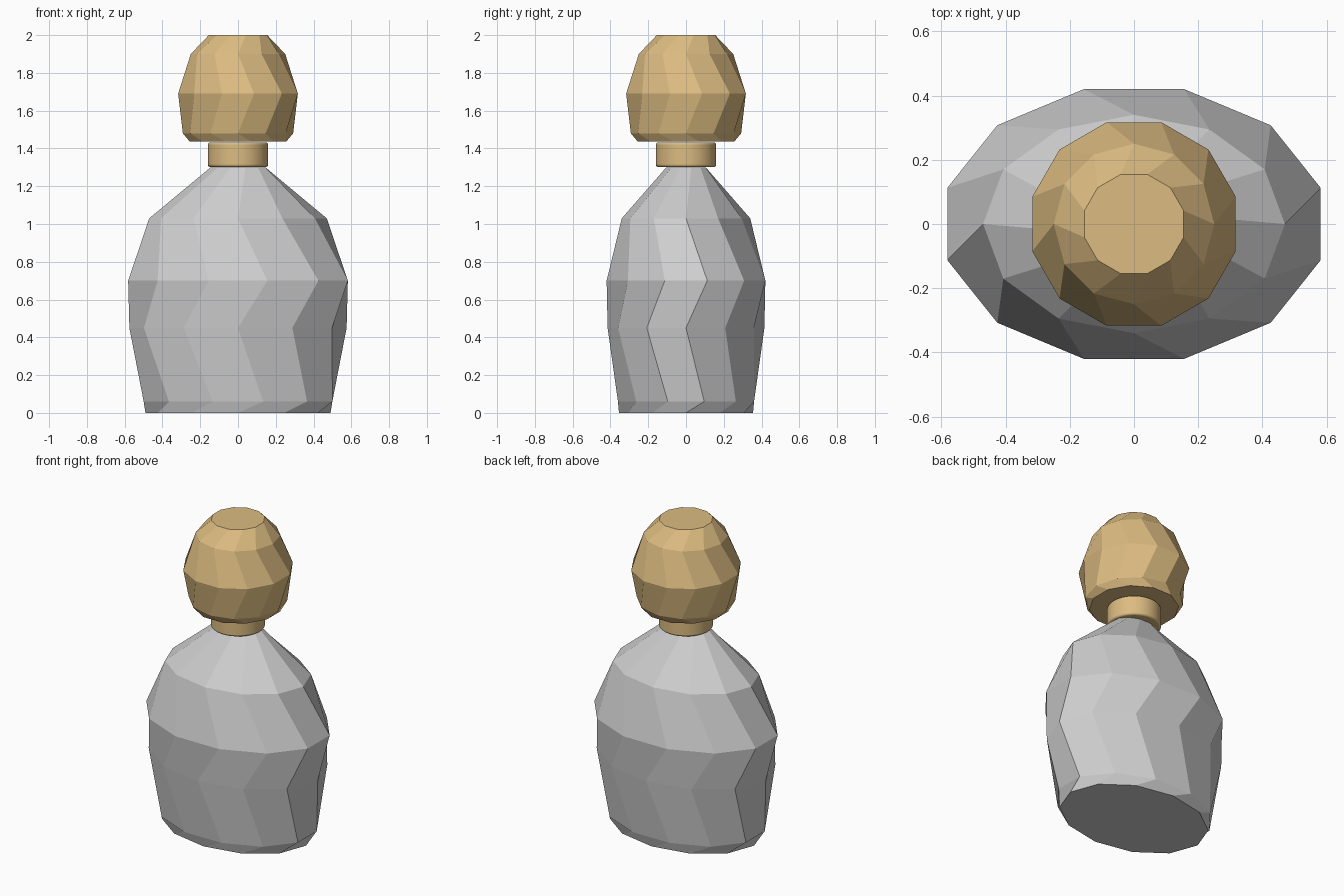
import bpy, bmesh
from math import cos, sin, pi

cube = bpy.data.objects.get("Cube")
if cube:
    bpy.data.objects.remove(cube, do_unlink=True)

SIDES = 12


def material(name, rgb):
    mat = bpy.data.materials.new(name)
    mat.use_nodes = True
    mat.diffuse_color = (*rgb, 1)
    mat.node_tree.nodes["Principled BSDF"].inputs["Base Color"].default_value = (*rgb, 1)
    return mat


def faceted(name, rings, mat, first_turn):
    """Stack elliptical rings (rx, ry, z), turning every other one half a side."""
    bm = bmesh.new()
    loops = []
    for k, (rx, ry, z) in enumerate(rings):
        turn = pi / SIDES * ((k + first_turn) % 2)
        angles = [2 * pi * i / SIDES + turn for i in range(SIDES)]
        loops.append([bm.verts.new((rx * cos(a), ry * sin(a), z)) for a in angles])
    for low, high in zip(loops, loops[1:]):
        for i in range(SIDES):
            j = (i + 1) % SIDES
            bm.faces.new((low[i], low[j], high[j], high[i]))
    bm.faces.new(loops[0][::-1])
    bm.faces.new(loops[-1])
    mesh = bpy.data.meshes.new(name)
    bm.to_mesh(mesh)
    bm.free()
    mesh.materials.append(mat)
    obj = bpy.data.objects.new(name, mesh)
    bpy.context.collection.objects.link(obj)
    return obj


glass = material("grey glass", (0.62, 0.62, 0.62))
gold = material("pale gold", (0.72, 0.50, 0.22))

# Oval faceted bottle
faceted("bottle_body", [
    (0.49, 0.355, 0), (0.517, 0.373, 0.06), (0.575, 0.415, 0.45),
    (0.602, 0.435, 0.70), (0.47, 0.34, 1.03), (0.15, 0.108, 1.30)], glass, 0)

# Round faceted stopper
faceted("stopper", [(r, r, z) for r, z in (
    (0.265, 1.437), (0.292, 1.48), (0.328, 1.69), (0.25, 1.90), (0.16, 2.0))], gold, 1)

# Smooth collar between bottle and stopper
bpy.ops.mesh.primitive_cylinder_add(vertices=48, radius=0.16, depth=0.13, location=(0, 0, 1.367))
collar = bpy.context.object
collar.name = "collar"
collar.data.materials.append(gold)
bevel = collar.modifiers.new("soft_rim", 'BEVEL')
bevel.width = 0.012
bevel.segments = 3
bpy.ops.object.shade_smooth_by_angle()
